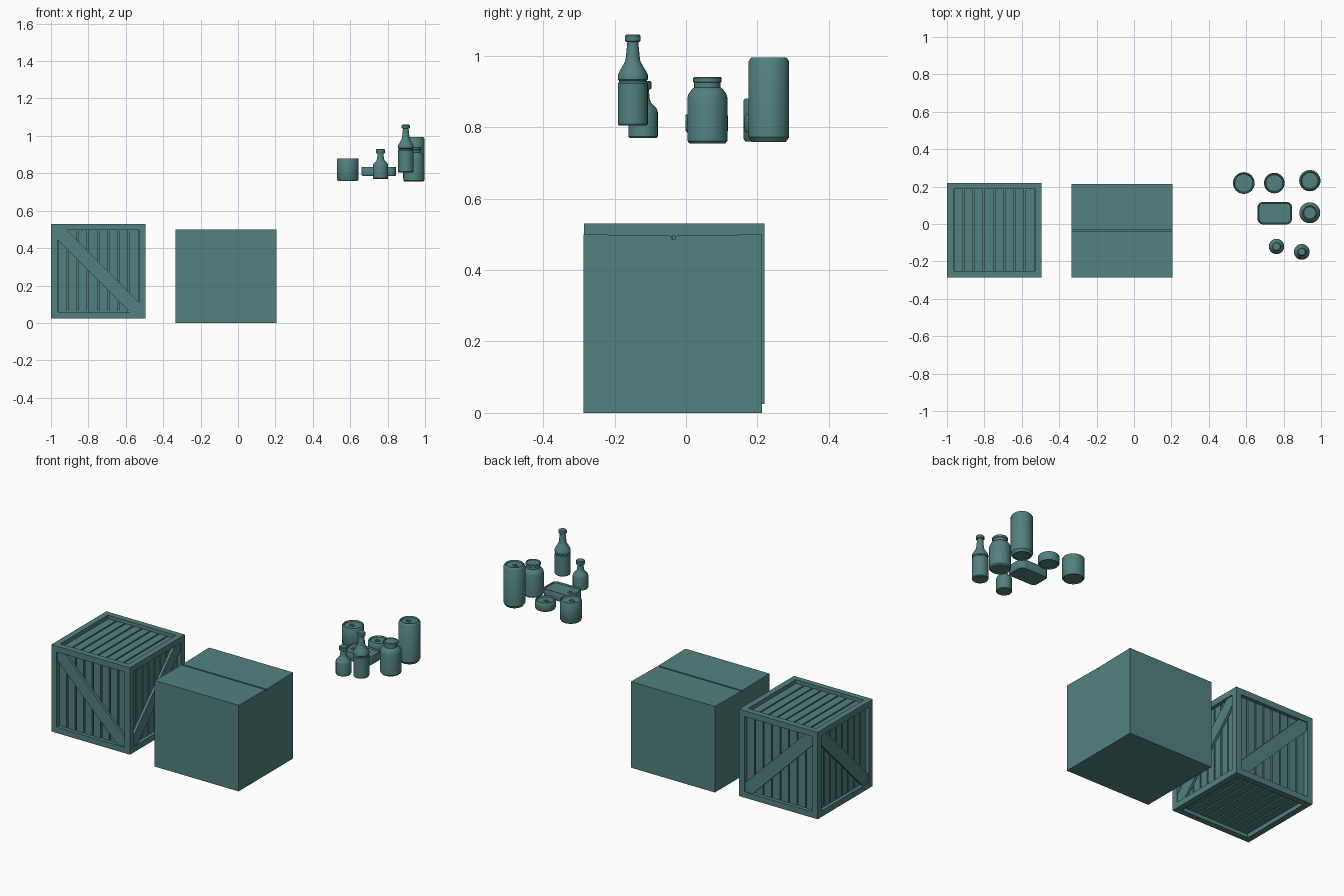
import bpy, bmesh, math
from mathutils import Vector, Matrix

if "Cube" in bpy.data.objects:
    bpy.data.objects.remove(bpy.data.objects["Cube"])

TEAL = bpy.data.materials.new("teal")
TEAL.diffuse_color = (0.083, 0.22, 0.215, 1)
TEAL.use_nodes = True
TEAL.node_tree.nodes["Principled BSDF"].inputs["Base Color"].default_value = TEAL.diffuse_color


def finish(bm, name, smooth=False):
    bmesh.ops.recalc_face_normals(bm, faces=bm.faces)
    me = bpy.data.meshes.new(name)
    bm.to_mesh(me)
    bm.free()
    me.materials.append(TEAL)
    ob = bpy.data.objects.new(name, me)
    bpy.context.collection.objects.link(ob)
    if smooth:
        bpy.ops.object.select_all(action='DESELECT')
        ob.select_set(True)
        bpy.context.view_layer.objects.active = ob
        bpy.ops.object.shade_smooth_by_angle(angle=math.radians(35))
    return ob


def add_box(bm, lo, hi):
    lo, hi = Vector(lo), Vector(hi)
    m = Matrix.Translation((lo + hi) / 2) @ Matrix.Diagonal((hi - lo).to_4d())
    bmesh.ops.create_cube(bm, size=1, matrix=m)


def prism(bm, pts, to_world, n0, n1):
    a = [bm.verts.new(to_world(u, v, n0)) for u, v in pts]
    b = [bm.verts.new(to_world(u, v, n1)) for u, v in pts]
    bm.faces.new(a)
    bm.faces.new(b)
    for i in range(len(pts)):
        j = (i + 1) % len(pts)
        bm.faces.new((a[i], a[j], b[j], b[i]))


def lathe(name, x, y, z, profile, seg=32):
    # profile: (radius, height) from bottom centre to top centre
    bm = bmesh.new()
    rings = []
    for r, h in profile:
        if r == 0:
            rings.append([bm.verts.new((x, y, z + h))])
        else:
            rings.append([bm.verts.new((x + r * math.cos(t), y + r * math.sin(t), z + h))
                          for t in (2 * math.pi * i / seg for i in range(seg))])
    for a, b in zip(rings, rings[1:]):
        for i in range(seg):
            j = (i + 1) % seg
            q = [a[i % len(a)], a[j % len(a)], b[j % len(b)], b[i % len(b)]]
            bm.faces.new(list(dict.fromkeys(q)))
    return finish(bm, name, True)


# --- wooden crate ---
C = Vector((-0.7475, -0.0325, 0.2775))
H, W = 0.2525, 0.034          # half size, frame width
bm = bmesh.new()
for axis in range(3):
    for s in (-1, 1):
        for t in (-1, 1):
            lo, hi = Vector(), Vector()
            reach = H if axis == 2 else H - W     # rails meet the posts
            lo[axis], hi[axis] = -reach, reach
            for i, sg in zip([i for i in range(3) if i != axis], (s, t)):
                lo[i], hi[i] = sorted((sg * H, sg * (H - W)))
            add_box(bm, C + lo, C + hi)
finish(bm, "crate_frame")

X, Y, Z = Vector((1, 0, 0)), Vector((0, 1, 0)), Vector((0, 0, 1))
panels = [("front", X, Z, -Y, True), ("back", X, Z, Y, True),
          ("right", -Y, Z, X, True), ("left", -Y, Z, -X, True),
          ("top", X, Y, Z, False), ("bottom", X, Y, -Z, False)]
h = H - W
for name, u, v, n, brace in panels:
    def world(a, b, c):
        return C + u * a + v * b + n * c
    # slats
    bm = bmesh.new()
    count, gap = 8, 0.008
    step = 2 * h / count
    for i in range(count):
        a, b = -h + i * step + gap / 2, -h + (i + 1) * step - gap / 2
        prism(bm, [(a, -h), (b, -h), (b, h), (a, h)], world, H - 0.036, H - 0.02)
    finish(bm, "crate_slats_" + name)
    # diagonal brace
    if brace:
        bm = bmesh.new()
        w = 0.05
        prism(bm, [(-h, h), (-h + w, h), (h, -h + w), (h, -h), (h - w, -h), (-h, h - w)],
              world, H - 0.02, H - 0.006)
        finish(bm, "crate_brace_" + name)
bm = bmesh.new()
k = Vector((1, 1, 1)) * (H - 0.035)
add_box(bm, C - k, C + k)
finish(bm, "crate_core")

# --- cardboard box, top flaps sagging slightly towards a centre seam ---
bm = bmesh.new()
g, mid, sag = 0.004, -0.035, 0.496
section = [(-0.287, 0), (0.213, 0), (0.213, 0.5), (mid + g, sag), (mid + g, sag - 0.01),
           (mid - g, sag - 0.01), (mid - g, sag), (-0.287, 0.5)]
prism(bm, section, lambda a, b, c: Vector((c, a, b)), -0.335, 0.205)
finish(bm, "cardboard_box")


# --- tins ---
def pull_tab(name, x, y, z):
    bm = bmesh.new()
    n = 16
    loops = []
    for r, zz in ((0.013, 0), (0.013, 0.003), (0.007, 0.003), (0.007, 0)):
        loops.append([bm.verts.new((x + 1.3 * r * math.cos(2 * math.pi * i / n),
                                    y + r * math.sin(2 * math.pi * i / n), z + zz))
                      for i in range(n)])
    for a, b in zip(loops, loops[1:] + loops[:1]):
        for i in range(n):
            j = (i + 1) % n
            bm.faces.new((a[i], a[j], b[j], b[i]))
    finish(bm, name, True)


def tin(name, x, y, z0, z1, r, top, base):
    # top and base: how far each end narrows
    t = z1 - z0
    lathe(name, x, y, z0, [(0, 0.004), (r - base - 0.006, 0.004), (r - base - 0.003, 0),
                           (r - base, 0), (r, base * 1.2 + 0.002), (r, t - top * 1.5 - 0.002),
                           (r - top, t - 0.002), (r - top - 0.002, t),
                           (r - top - 0.005, t), (r - top - 0.008, t - 0.008), (0, t - 0.008)])
    pull_tab(name + "_tab", x - 0.008, y, z1 - 0.008)


tin("soup_tin", 0.587, 0.219, 0.76, 0.88, 0.058, 0.002, 0.005)
tin("short_tin", 0.75, 0.219, 0.785, 0.835, 0.055, 0.003, 0.004)
tin("tall_can", 0.94, 0.232, 0.758, 0.995, 0.057, 0.006, 0.01)

# flat rectangular tin, stacked rounded loops
def rounded(hx, hy, r, n=6):
    pts = []
    for q, (sx, sy) in enumerate(((1, 1), (-1, 1), (-1, -1), (1, -1))):
        for i in range(n + 1):
            a = math.pi / 2 * (q + i / n)
            pts.append((sx * (hx - r) + r * math.cos(a), sy * (hy - r) + r * math.sin(a)))
    return pts


bm = bmesh.new()
loops = []
for inset, z in ((0.006, 0.785), (0.001, 0.79), (0, 0.795), (0, 0.831), (0.002, 0.835),
                 (0.005, 0.835), (0.008, 0.828)):
    loops.append([bm.verts.new((0.753 + a, 0.058 + b, z))
                  for a, b in rounded(0.0925 - inset, 0.06 - inset, 0.03 - inset)])
for a, b in zip(loops, loops[1:]):
    for i in range(len(a)):
        j = (i + 1) % len(a)
        bm.faces.new((a[i], a[j], b[j], b[i]))
bm.faces.new(loops[0])
bm.faces.new(loops[-1])
finish(bm, "flat_tin", True)
pull_tab("flat_tin_tab", 0.70, 0.06, 0.828)

# --- jar and bottles ---
lathe("jar", 0.94, 0.06, 0.755, [(0, 0), (0.05, 0), (0.056, 0.007), (0.056, 0.128), (0.053, 0.138),
                                 (0.043, 0.152), (0.037, 0.156), (0.037, 0.16)])
lathe("jar_lid", 0.94, 0.06, 0.915, [(0, 0), (0.037, 0), (0.037, 0.01), (0.04, 0.012), (0.04, 0.023),
                                     (0.038, 0.025), (0.034, 0.025), (0.032, 0.022), (0, 0.022)])
lathe("small_bottle", 0.762, -0.12, 0.77, [(0, 0), (0.038, 0), (0.041, 0.004), (0.041, 0.073),
                                           (0.038, 0.082), (0.022, 0.098), (0.018, 0.11),
                                           (0.016, 0.138), (0, 0.138)])
lathe("small_bottle_cap", 0.762, -0.12, 0.906, [(0, 0), (0.021, 0), (0.023, 0.003), (0.023, 0.021),
                                                (0.02, 0.024), (0, 0.024)])
lathe("tall_bottle", 0.897, -0.149, 0.805, [(0, 0), (0.039, 0), (0.042, 0.004), (0.042, 0.118),
                                            (0.039, 0.121), (0.039, 0.126), (0.042, 0.129),
                                            (0.042, 0.142), (0.037, 0.152), (0.022, 0.178),
                                            (0.02, 0.186), (0.015, 0.236), (0, 0.236)])
lathe("tall_bottle_cap", 0.897, -0.149, 1.039, [(0, 0), (0.019, 0), (0.022, 0.003), (0.022, 0.016),
                                                (0.018, 0.021), (0, 0.021)])
